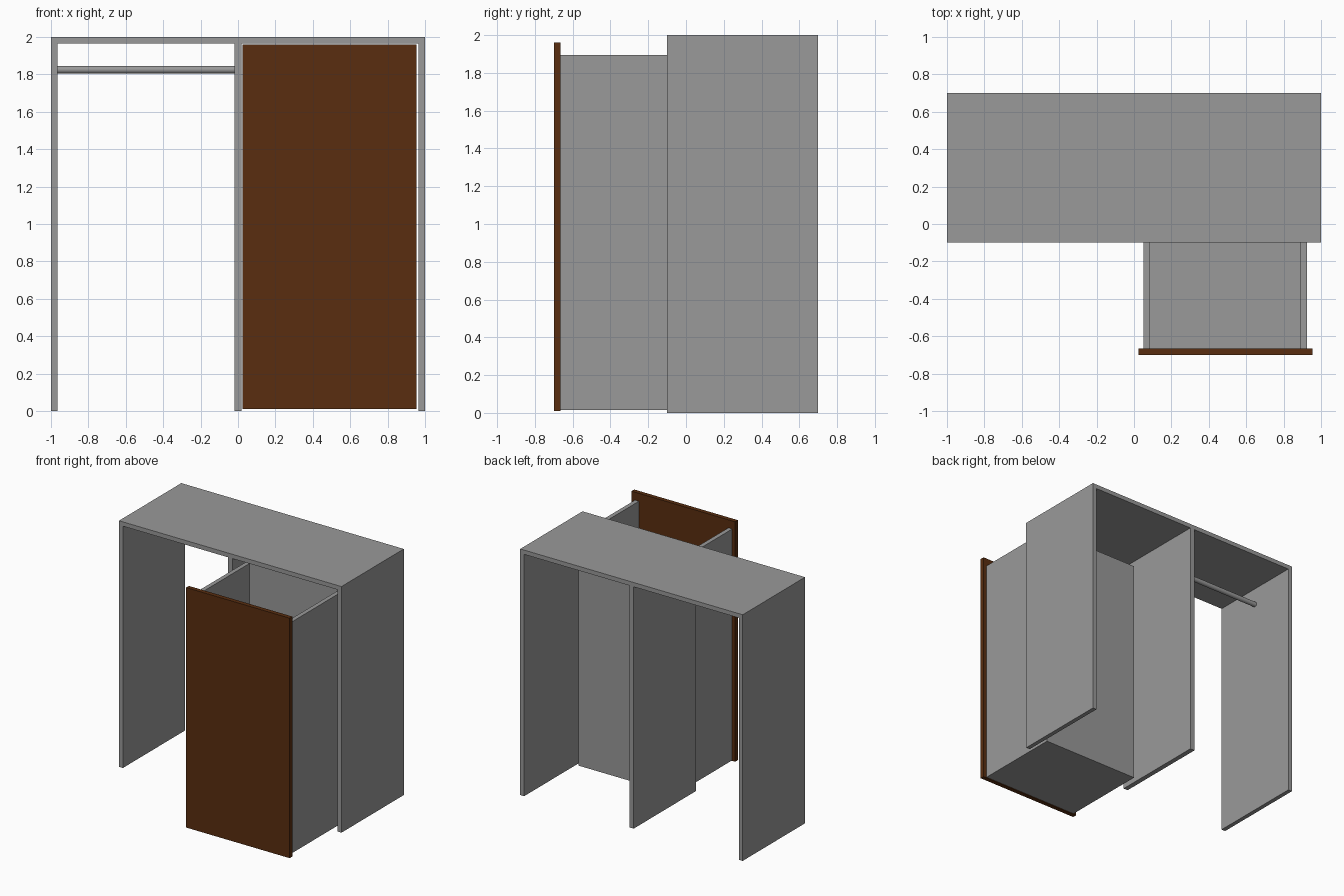
import bpy
import bmesh
import math

if "Cube" in bpy.data.objects:
    bpy.data.objects.remove(bpy.data.objects["Cube"])


def material(name, rgb):
    m = bpy.data.materials.new(name)
    m.diffuse_color = (*rgb, 1.0)
    m.use_nodes = True
    m.node_tree.nodes["Principled BSDF"].inputs["Base Color"].default_value = m.diffuse_color
    return m


GREY = material("grey_board", (0.32, 0.32, 0.32))
BROWN = material("dark_brown_wood", (0.1, 0.027, 0.005))
T = 0.035  # board thickness


def board(name, x, y, z, mat):
    """Box from (min, max) ranges on each axis."""
    mesh = bpy.data.meshes.new(name)
    bm = bmesh.new()
    bmesh.ops.create_cube(bm, size=1.0)
    for v in bm.verts:
        v.co = [r[0] if c < 0 else r[1] for c, r in zip(v.co, (x, y, z))]
    bm.to_mesh(mesh)
    bm.free()
    ob = bpy.data.objects.new(name, mesh)
    mesh.materials.append(mat)
    bpy.context.collection.objects.link(ob)
    return ob


# Wardrobe frame: top, two sides and a divider
depth = (-0.1, 0.7)
board("top_panel", (-1, 1), depth, (2 - T, 2), GREY)
board("left_side", (-1, -1 + T), depth, (0, 2 - T), GREY)
board("right_side", (1 - T, 1), depth, (0, 2 - T), GREY)
board("divider", (-0.02, 0.02), depth, (0, 2 - T), GREY)

# Hanging rail in the left bay
bpy.ops.mesh.primitive_cylinder_add(
    vertices=32, radius=0.02, depth=0.945,
    location=(-0.4925, 0.3, 1.825), rotation=(0, math.pi / 2, 0))
rail = bpy.context.object
rail.name = "hanging_rail"
rail.data.materials.append(GREY)
bpy.ops.object.shade_smooth_by_angle(angle=math.radians(40))

# Tall pull-out unit in the right bay, open at the top
x0, x1, y0, y1, z0, z1 = 0.05, 0.925, -0.665, 0.06, 0.015, 1.895
board("pullout_left_side", (x0, x0 + T), (y0, y1), (z0, z1), GREY)
board("pullout_right_side", (x1 - T, x1), (y0, y1), (z0, z1), GREY)
board("pullout_back", (x0 + T, x1 - T), (y1 - T, y1), (z0, z1), GREY)
board("pullout_floor", (x0 + T, x1 - T), (y0, y1 - T), (z0, z0 + T), GREY)
board("pullout_door", (0.024, 0.955), (-0.7, y0), (0.01, 1.96), BROWN)
